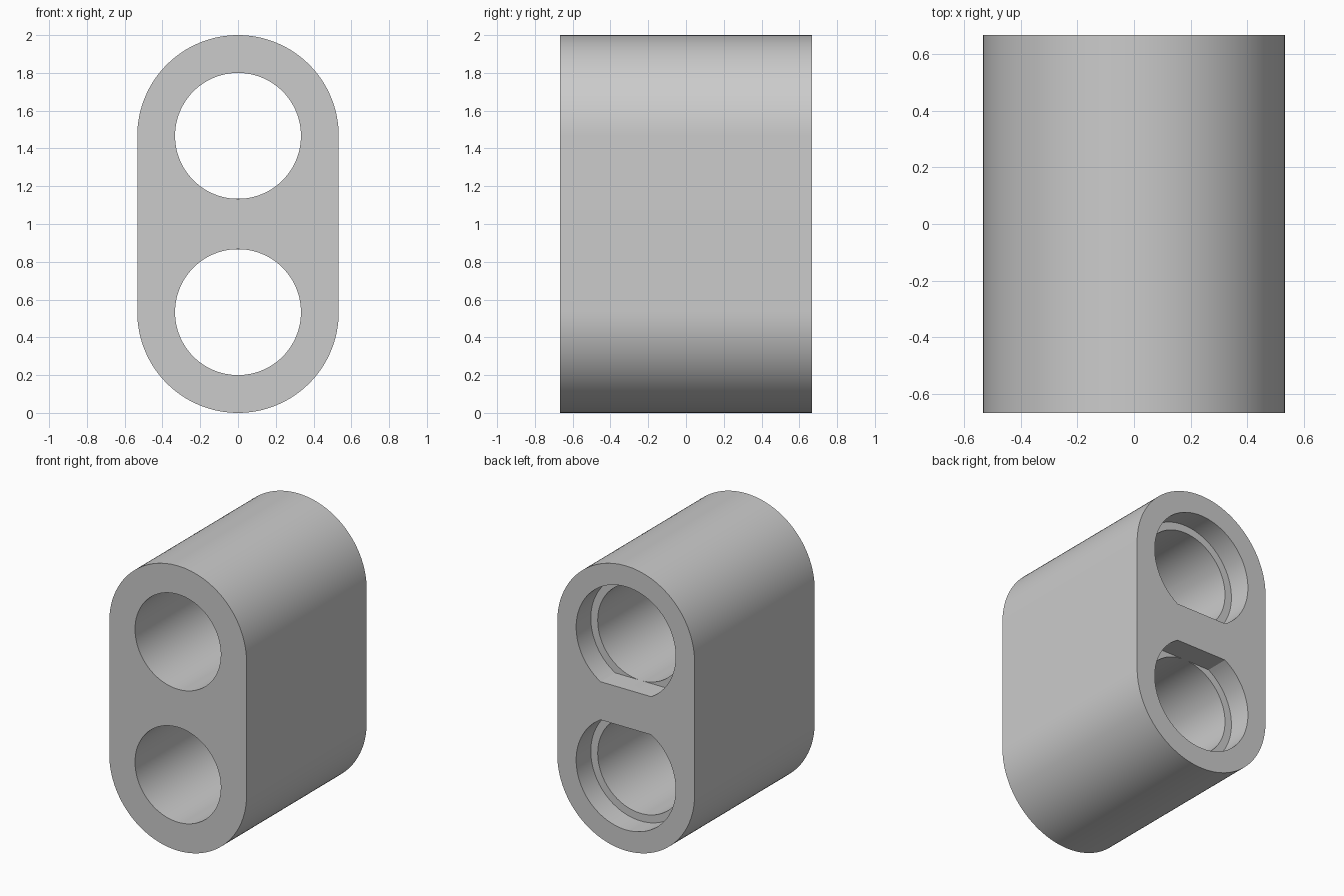
import bpy, bmesh, math

# Overall proportions
OUTER_R, HOLE_R, RECESS_R = 0.5333, 0.3333, 0.3867
DEPTH, RECESS_DEPTH = 1.3333, 0.163
LOW, HIGH = OUTER_R, 2 - OUTER_R
BACK = DEPTH / 2

cube = bpy.data.objects.get("Cube")
if cube:
    bpy.data.objects.remove(cube, do_unlink=True)

grey = bpy.data.materials.new("light grey")
grey.use_nodes = True
colour = (0.6, 0.6, 0.6, 1)
grey.diffuse_color = colour
grey.node_tree.nodes["Principled BSDF"].inputs["Base Color"].default_value = colour


def arc(cz, radius, start, end, steps):
    """Points (x, z) along an arc around (0, cz)."""
    angles = [start + (end - start) * i / steps for i in range(steps + 1)]
    return [(radius * math.cos(a), cz + radius * math.sin(a)) for a in angles]


def prism(name, outline, y0, y1):
    """Extrude a closed x-z outline from y0 to y1."""
    bm = bmesh.new()
    face = bm.faces.new([bm.verts.new((x, y0, z)) for x, z in outline])
    extruded = bmesh.ops.extrude_face_region(bm, geom=[face])["geom"]
    verts = [v for v in extruded if isinstance(v, bmesh.types.BMVert)]
    bmesh.ops.translate(bm, verts=verts, vec=(0, y1 - y0, 0))
    bmesh.ops.recalc_face_normals(bm, faces=bm.faces)
    mesh = bpy.data.meshes.new(name)
    bm.to_mesh(mesh)
    bm.free()
    mesh.materials.append(grey)
    obj = bpy.data.objects.new(name, mesh)
    bpy.context.collection.objects.link(obj)
    return obj


def cut(target, cutter):
    """Subtract a cutter, apply the result, and drop the cutter."""
    cutter.hide_render = True
    mod = target.modifiers.new("cut", "BOOLEAN")
    mod.operation = "DIFFERENCE"
    mod.solver = "EXACT"
    mod.object = cutter
    bpy.context.view_layer.objects.active = target
    bpy.ops.object.modifier_apply(modifier=mod.name)
    bpy.data.objects.remove(cutter, do_unlink=True)


# Rounded block with semicircular top and bottom
outline = arc(HIGH, OUTER_R, 0, math.pi, 64) + arc(LOW, OUTER_R, math.pi, math.tau, 64)
body = prism("double_bore_block", outline, -BACK, BACK)

# Two through holes, each with a back recess flattened toward the middle
flat = math.asin(HOLE_R * 0.999 / RECESS_R)
for cz, side in ((LOW, -1), (HIGH, 1)):
    recess = [(x, cz + side * z)
              for x, z in arc(0, RECESS_R, -flat, math.pi + flat, 80)]
    cut(body, prism("recess_cutter", recess, BACK - RECESS_DEPTH, BACK + 0.1))
    hole = arc(cz, HOLE_R, 0, math.tau, 96)[:-1]
    cut(body, prism("hole_cutter", hole, -BACK - 0.1, BACK - RECESS_DEPTH / 2))

# Smooth the curved walls and keep the rims crisp
bpy.ops.object.select_all(action="DESELECT")
body.select_set(True)
bpy.context.view_layer.objects.active = body
bpy.ops.object.shade_smooth_by_angle(angle=math.radians(30))
